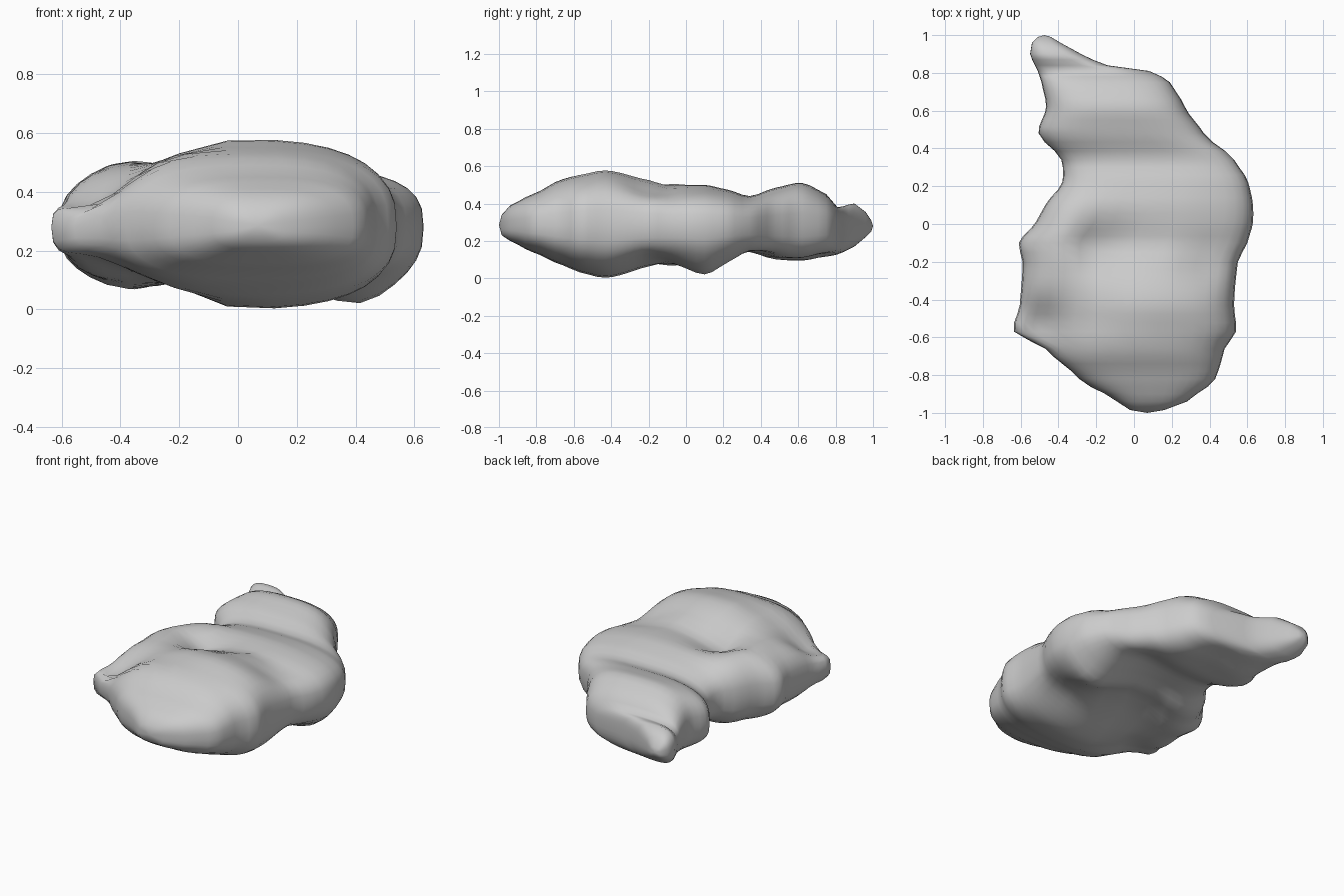
import bpy, bmesh
from math import cos, sin, pi, exp, copysign

if "Cube" in bpy.data.objects:
    bpy.data.objects.remove(bpy.data.objects["Cube"])

# Cross-sections along the boulder: y, left x, right x, bottom z, top z
SECTIONS = [
    (-0.985, -0.02, 0.16, 0.23, 0.34),
    (-0.94, -0.09, 0.28, 0.20, 0.39),
    (-0.82, -0.29, 0.43, 0.14, 0.45),
    (-0.66, -0.47, 0.48, 0.07, 0.53),
    (-0.57, -0.635, 0.54, 0.03, 0.555),
    (-0.43, -0.605, 0.53, 0.00, 0.58),
    (-0.20, -0.59, 0.55, 0.05, 0.53),
    (-0.10, -0.61, 0.60, 0.06, 0.50),
    (0.01, -0.52, 0.63, 0.06, 0.50),
    (0.10, -0.47, 0.63, 0.05, 0.50),
    (0.22, -0.38, 0.605, 0.09, 0.475),
    (0.34, -0.385, 0.53, 0.12, 0.44),
    (0.48, -0.505, 0.37, 0.09, 0.485),
    (0.62, -0.465, 0.27, 0.08, 0.51),
    (0.75, -0.49, 0.19, 0.11, 0.45),
    (0.81, -0.51, 0.08, 0.125, 0.38),
    (0.84, -0.525, -0.14, 0.14, 0.385),
    (0.90, -0.55, -0.28, 0.17, 0.40),
    (0.96, -0.54, -0.39, 0.22, 0.355),
    (0.99, -0.51, -0.44, 0.25, 0.31),
]
# Dents and lumps: x, y, change of top, change of bottom, radius
DENTS = [
    (-0.52, -0.55, -0.19, 0.12, 0.17),
    (-0.30, -0.42, -0.06, 0.10, 0.17),
    (-0.15, -0.13, -0.09, 0.04, 0.14),
    (-0.40, 0.00, 0.05, -0.03, 0.17),
    (0.00, 0.08, 0.00, 0.08, 0.22),
    (0.43, 0.10, -0.01, -0.06, 0.15),
    (0.40, -0.20, -0.04, 0.03, 0.13),
    (0.20, 0.35, 0.00, 0.04, 0.14),
    (-0.05, 0.62, 0.00, 0.04, 0.16),
]
EDGE_Z, RING, POWER = 0.28, 36, 2 / 2.8


def section_at(i, t):
    """Smooth blend from section i to i + 1, slopes measured against y."""
    a, b = SECTIONS[i], SECTIONS[i + 1]
    p, n = SECTIONS[max(i - 1, 0)], SECTIONS[min(i + 2, len(SECTIONS) - 1)]
    d = b[0] - a[0]
    out = [a[0] + d * t]
    for k in range(1, 5):
        m0 = 0.6 * d * (b[k] - p[k]) / (b[0] - p[0])
        m1 = 0.6 * d * (n[k] - a[k]) / (n[0] - a[0])
        out.append((2*t**3 - 3*t*t + 1) * a[k] + (t**3 - 2*t*t + t) * m0
                   + (3*t*t - 2*t**3) * b[k] + (t**3 - t*t) * m1)
    return out


def ring_points(sec):
    y, x0, x1, zb, zt = sec
    pts = []
    for i in range(RING):
        a = 2 * pi * i / RING
        c = copysign(abs(cos(a)) ** POWER, cos(a))
        s = abs(sin(a)) ** POWER
        x = (x0 + x1) / 2 + c * (x1 - x0) / 2
        up = sin(a) >= 0
        h = (zt if up else zb) - EDGE_Z
        for dx, dy, top, bot, r in DENTS:
            h += (top if up else bot) * exp(-((x - dx) ** 2 + (y - dy) ** 2) / r ** 2)
        pts.append((x, y, max(0.0, EDGE_Z + s * h)))
    return pts


# Boulder skin lofted through all sections, with intermediate rings
bm = bmesh.new()
stations = []
for i in range(len(SECTIONS) - 1):
    n = max(1, round((SECTIONS[i + 1][0] - SECTIONS[i][0]) / 0.04))
    stations += [section_at(i, k / n) for k in range(n)]
stations.append(SECTIONS[-1])
rings = [[bm.verts.new(p) for p in ring_points(s)] for s in stations]
for r0, r1 in zip(rings, rings[1:]):
    for i in range(RING):
        j = (i + 1) % RING
        bm.faces.new((r0[i], r0[j], r1[j], r1[i]))

# Rounded end caps
for ring, tip in ((rings[0], (0.07, -1.0, 0.285)), (rings[-1], (-0.475, 1.0, 0.28))):
    v = bm.verts.new(tip)
    for i in range(RING):
        bm.faces.new((ring[i], ring[(i + 1) % RING], v))
bmesh.ops.recalc_face_normals(bm, faces=bm.faces)

mesh = bpy.data.meshes.new("boulder")
bm.to_mesh(mesh)
bm.free()
for p in mesh.polygons:
    p.use_smooth = True
boulder = bpy.data.objects.new("boulder", mesh)
bpy.context.collection.objects.link(boulder)
